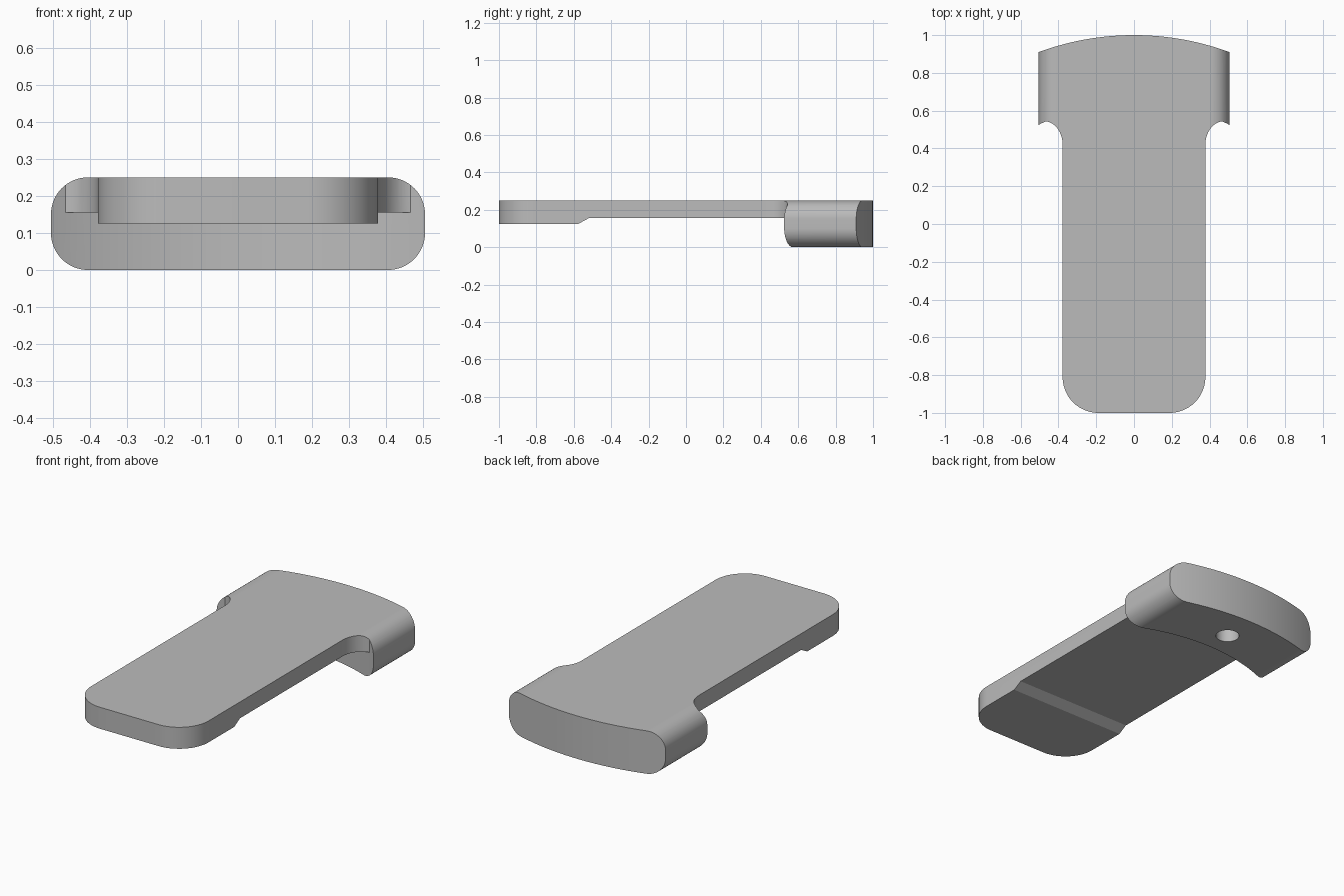
import bpy
import math

cube = bpy.data.objects.get("Cube")
if cube:
    bpy.data.objects.remove(cube, do_unlink=True)

grey = bpy.data.materials.new("light grey")
grey.use_nodes = True
grey.diffuse_color = (0.5, 0.5, 0.5, 1)
grey.node_tree.nodes["Principled BSDF"].inputs["Base Color"].default_value = (0.5, 0.5, 0.5, 1)


def prism(name, outline, axis, low, high):
    """Extrude a closed 2D outline along one axis."""
    place = {"x": lambda a, b, c: (c, a, b),
             "y": lambda a, b, c: (a, c, b),
             "z": lambda a, b, c: (a, b, c)}[axis]
    n = len(outline)
    verts = [place(a, b, c) for c in (low, high) for a, b in outline]
    faces = [range(n)[::-1], range(n, 2 * n)]
    faces += [(i, (i + 1) % n, (i + 1) % n + n, i + n) for i in range(n)]
    mesh = bpy.data.meshes.new(name)
    mesh.from_pydata(verts, [], [tuple(f) for f in faces])
    if axis == "y":
        mesh.flip_normals()
    mesh.materials.append(grey)
    obj = bpy.data.objects.new(name, mesh)
    bpy.context.collection.objects.link(obj)
    return obj


def arc(cx, cy, rx, ry, start, end, steps=16):
    angles = [math.radians(start + (end - start) * i / steps) for i in range(steps + 1)]
    return [(cx + rx * math.cos(t), cy + ry * math.sin(t)) for t in angles]


def combine(target, tool, operation):
    """Apply a boolean and discard its tool."""
    mod = target.modifiers.new(operation, "BOOLEAN")
    mod.operation, mod.solver, mod.object = operation, "EXACT", tool
    bpy.context.view_layer.objects.active = target
    bpy.ops.object.modifier_apply(modifier=mod.name)
    bpy.data.objects.remove(tool, do_unlink=True)


# Head: band between two concentric arcs
centre, outer, inner = -0.46, 1.46, 1.107
head_plan = (arc(0, centre, outer, outer, 65, 115, 48)
             + arc(0, centre, inner, inner, 123, 57, 48))
head = prism("head", head_plan, "z", -0.05, 0.35)

# Stem: rounded tip, with concave fillets where it meets the head
half = 0.378
right_side = (arc(half - 0.19, -0.81, 0.19, 0.19, -90, 0)
              + arc(half + 0.1, 0.42, 0.1, 0.125, 180, 95)
              + [(0.45, 0.7)])
stem_plan = right_side + [(-x, y) for x, y in reversed(right_side)]
body = prism("latch_body", stem_plan, "z", 0, 0.3)

# Underside of the stem: thick tip sloping up to a thin shank
side_profile = [(-1.2, 0.125), (-0.575, 0.125), (-0.52, 0.155),
                (0.9, 0.155), (0.9, 0.4), (-1.2, 0.4)]
combine(body, prism("stem_side", side_profile, "x", -1, 1), "INTERSECT")
combine(body, head, "UNION")

# Rounded cross-section shared by the whole body
r, width, height = 0.1, 0.505, 0.25
section = []
for cx, cz, start in ((width - r, height - r, 0), (r - width, height - r, 90),
                      (r - width, r, 180), (width - r, r, 270)):
    section += arc(cx, cz, r, r, start, start + 90)
combine(body, prism("section", section, "y", -1.5, 1.5), "INTERSECT")

# Blind round hole under the head
hole = prism("hole", arc(0, 0.8, 0.064, 0.064, 0, 348.75, 31), "z", -0.1, 0.12)
combine(body, hole, "DIFFERENCE")

bpy.ops.object.select_all(action="DESELECT")
body.select_set(True)
bpy.context.view_layer.objects.active = body
bpy.ops.object.shade_smooth_by_angle(angle=math.radians(25))
